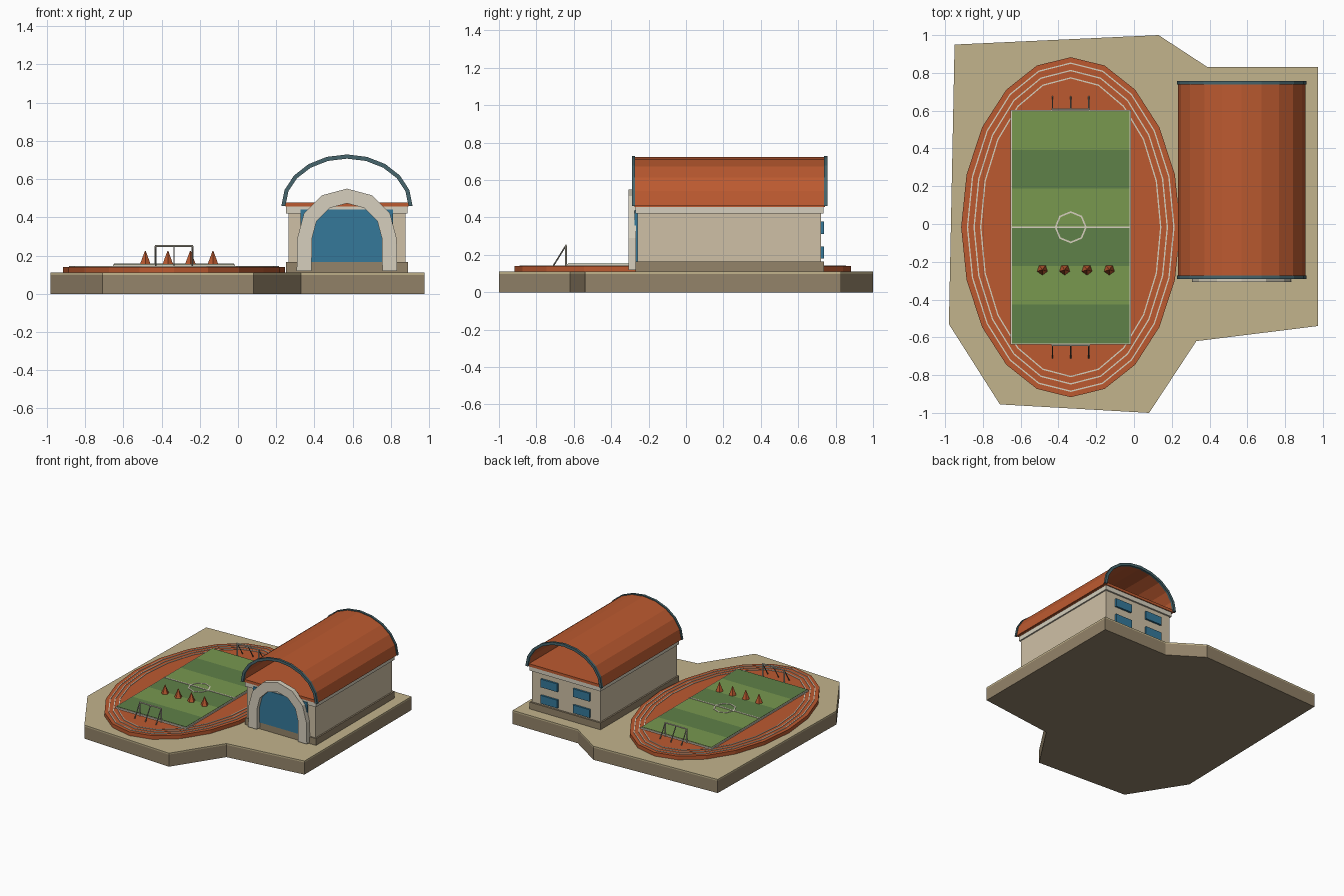
import bpy, bmesh
from math import sin, cos, pi, radians
from mathutils import Vector

if "Cube" in bpy.data.objects:
    bpy.data.objects.remove(bpy.data.objects["Cube"])


def mat(name, hexcode):
    m = bpy.data.materials.new(name)
    rgb = [int(hexcode[i:i + 2], 16) / 255 for i in (0, 2, 4)]
    m.diffuse_color = [((c + 0.055) / 1.055) ** 2.4 if c > 0.04 else c / 12.92 for c in rgb] + [1]
    m.use_nodes = True
    m.node_tree.nodes["Principled BSDF"].inputs["Base Color"].default_value = m.diffuse_color
    return m


ORANGE, SAND, SOIL = mat("orange", "BC5A30"), mat("sand", "C2B38C"), mat("soil", "94846A")
WALL, CREAM, TEAL = mat("wall", "CFC0A6"), mat("cream", "D6CFBD"), mat("teal", "35799A")
TRIM, LIGHT, DARK = mat("trim", "46656C"), mat("light_grass", "78984F"), mat("dark_grass", "5F8148")
METAL = mat("metal", "8A857C")


def finish(name, bm, m):
    bmesh.ops.recalc_face_normals(bm, faces=bm.faces)
    me = bpy.data.meshes.new(name)
    bm.to_mesh(me)
    bm.free()
    me.materials.append(m)
    ob = bpy.data.objects.new(name, me)
    bpy.context.collection.objects.link(ob)
    return ob


def place(p, h, upright):
    # 2D point plus depth: either flat (depth = z) or upright (depth = y)
    return (p[0], h, p[1]) if upright else (p[0], p[1], h)


def prism(name, pts, lo, hi, m, upright=False):
    bm = bmesh.new()
    a = [bm.verts.new(place(p, lo, upright)) for p in pts]
    b = [bm.verts.new(place(p, hi, upright)) for p in pts]
    bm.faces.new(a)
    bm.faces.new(b)
    for i in range(len(a)):
        j = (i + 1) % len(a)
        bm.faces.new((a[i], a[j], b[j], b[i]))
    return finish(name, bm, m)


def box(name, x0, x1, y0, y1, z0, z1, m):
    return prism(name, [(x0, y0), (x1, y0), (x1, y1), (x0, y1)], z0, z1, m)


def band(name, outer, inner, lo, hi, m, upright=False, closed=False):
    # solid strip between two matching outlines
    bm = bmesh.new()
    rows = [[bm.verts.new(place(p, h, upright)) for p in pts]
            for pts, h in ((outer, lo), (outer, hi), (inner, hi), (inner, lo))]
    n = len(outer)
    for i in range(n if closed else n - 1):
        j = (i + 1) % n
        for k in range(4):
            r, s = rows[k], rows[(k + 1) % 4]
            bm.faces.new((r[i], r[j], s[j], s[i]))
    if not closed:
        bm.faces.new([r[0] for r in rows])
        bm.faces.new([r[-1] for r in rows])
    return finish(name, bm, m)


def oval(cx, cy, rx, ry, n, a0=0.0, span=2 * pi, closed=True):
    return [(cx + rx * cos(a0 + span * i / n), cy + ry * sin(a0 + span * i / n))
            for i in range(n if closed else n + 1)]


def rod(name, p, q, r, m):
    p, q = Vector(p), Vector(q)
    bm = bmesh.new()
    bmesh.ops.create_cone(bm, cap_ends=True, segments=6, radius1=r, radius2=r, depth=(q - p).length)
    ob = finish(name, bm, m)
    ob.rotation_mode = 'QUATERNION'
    ob.rotation_quaternion = (q - p).to_track_quat('Z', 'Y')
    ob.location = (p + q) / 2
    return ob


# Ground slab
ground = [(-0.95, 0.95), (0.13, 1.0), (0.39, 0.83), (0.975, 0.83), (0.975, -0.54),
          (0.33, -0.62), (0.08, -1.0), (-0.71, -0.955), (-0.98, -0.53)]
prism("ground_base", ground, 0, 0.098, SOIL)
prism("ground_top", ground, 0.098, 0.11, SAND)

# Running track with lane lines
CX, CY = -0.335, -0.017
prism("running_track", oval(CX, CY, 0.58, 0.90, 20), 0.11, 0.14, ORANGE)
for k in range(3):
    rx, ry = 0.55 - 0.035 * k, 0.872 - 0.039 * k
    band(f"lane_line_{k}", oval(CX, CY, rx, ry, 20), oval(CX, CY, rx - 0.007, ry - 0.007, 20),
         0.135, 0.144, CREAM, closed=True)

# Striped field with markings
box("field_border", -0.654, -0.016, -0.639, 0.604, 0.135, 0.152, CREAM)
for k in range(6):
    y = -0.632 + k * 0.205
    box(f"grass_stripe_{k}", -0.646, -0.024, y, y + 0.205, 0.14, 0.155, LIGHT if k % 2 else DARK)
box("halfway_line", -0.65, -0.02, CY - 0.005, CY + 0.005, 0.15, 0.158, CREAM)
band("centre_circle", oval(CX, CY, 0.085, 0.085, 8), oval(CX, CY, 0.076, 0.076, 8),
     0.15, 0.158, CREAM, closed=True)

# Goals
for end, y, s in (("front", -0.642, -1), ("back", 0.607, 1)):
    rod(f"{end}_goal_bar", (CX - 0.1, y, 0.25), (CX + 0.1, y, 0.25), 0.006, CREAM)
    for k in (-1, 0, 1):
        x = CX + 0.096 * k
        if k:
            rod(f"{end}_goal_post", (x, y, 0.14), (x, y, 0.25), 0.006, CREAM)
        rod(f"{end}_goal_stay", (x, y, 0.25), (x, y + s * 0.067, 0.142), 0.004, METAL)

# Training cones
for k in range(4):
    bm = bmesh.new()
    bmesh.ops.create_cone(bm, cap_ends=True, segments=5, radius1=0.029, radius2=0.002, depth=0.07)
    cone = finish(f"training_cone_{k}", bm, ORANGE)
    cone.location = (-0.485 + 0.118 * k, -0.242, 0.19)
    cone.rotation_euler.z = radians(180)

# Hall body
HX = 0.57
box("hall_plinth", HX - 0.319, HX + 0.319, -0.27, 0.737, 0.105, 0.165, SOIL)
box("hall_walls", HX - 0.307, HX + 0.307, -0.26, 0.722, 0.16, 0.425, WALL)
box("hall_cornice", HX - 0.318, HX + 0.318, -0.27, 0.735, 0.42, 0.456, CREAM)
box("roof_floor", HX - 0.322, HX + 0.322, -0.275, 0.742, 0.456, 0.478, ORANGE)


# Open barrel roof with rims
def half(rx, rz, n=10, z=0.46):
    return oval(HX, z, rx, rz, n, 0, pi, False)


band("barrel_roof", half(0.337, 0.262), half(0.323, 0.248), -0.28, 0.747, ORANGE, True)
for end, y in (("front", -0.29), ("back", 0.738)):
    band(f"{end}_roof_rim", half(0.343, 0.269), half(0.322, 0.247), y, y + 0.018, TRIM, True)

# Entrance arch and glazing
outer = [(HX + 0.263, 0.12)] + half(0.26, 0.26, 6, 0.29) + [(HX - 0.263, 0.12)]
inner = [(HX + 0.185, 0.12)] + half(0.183, 0.183, 6, 0.29) + [(HX - 0.185, 0.12)]
band("entrance_arch", outer, inner, -0.308, -0.268, CREAM, True)
box("entrance_glass", HX - 0.242, HX + 0.242, -0.276, -0.255, 0.165, 0.44, TEAL)

# Back windows
for x in (HX - 0.145, HX + 0.145):
    for z in (0.18, 0.312):
        box("back_window", x - 0.075, x + 0.075, 0.715, 0.737, z, z + 0.066, TEAL)
